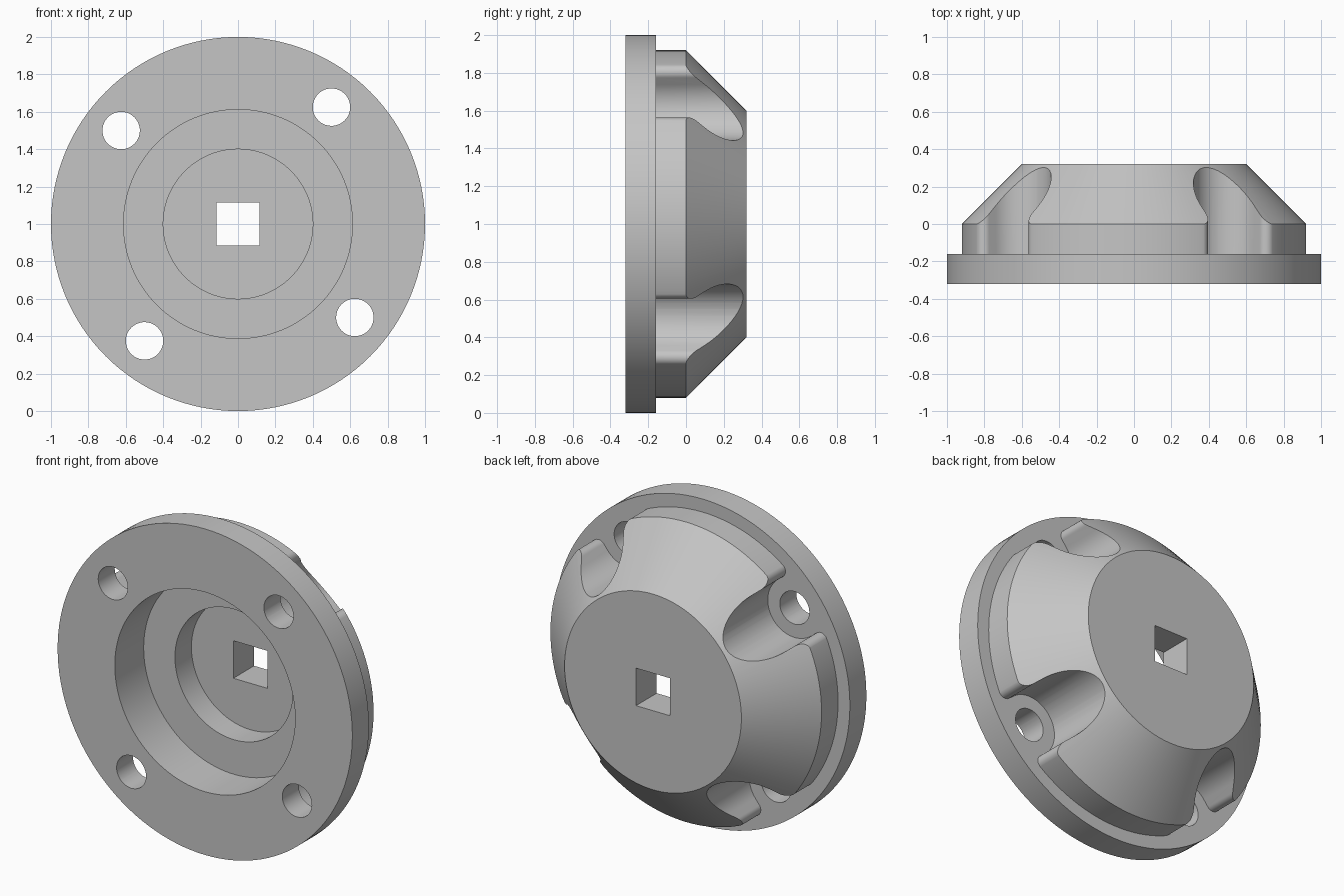
import bpy, bmesh
from math import sin, cos, pi, atan2, asin, sqrt
from mathutils import Vector

cube = bpy.data.objects.get("Cube")
if cube:
    bpy.data.objects.remove(cube, do_unlink=True)

grey = bpy.data.materials.new("plain grey")
grey.use_nodes = True
color = (0.56, 0.56, 0.56, 1)
grey.diffuse_color = color
grey.node_tree.nodes["Principled BSDF"].inputs["Base Color"].default_value = color

CENTER = Vector((0, 0, 1))
RIM = 0.92                      # hub rim radius
HOLE_DIST, HOLE_R = 0.8, 0.1    # bolt circle and bolt hole
POCKET_R, FILLET = 0.182, 0.045
ANGLES = [atan2(0.625, 0.5) + k * pi / 2 for k in range(4)]


def finish(bm, name):
    bmesh.ops.recalc_face_normals(bm, faces=bm.faces)
    bmesh.ops.translate(bm, verts=bm.verts, vec=CENTER)
    mesh = bpy.data.meshes.new(name)
    bm.to_mesh(mesh)
    bm.free()
    mesh.materials.append(grey)
    obj = bpy.data.objects.new(name, mesh)
    bpy.context.collection.objects.link(obj)
    return obj


def revolve(name, profile, closed):
    """Turn (radius, y) points about the y axis."""
    bm = bmesh.new()
    verts = [bm.verts.new((r, y, 0)) for r, y in profile]
    pairs = list(zip(verts, verts[1:]))
    if closed:
        pairs.append((verts[-1], verts[0]))
    edges = [bm.edges.new(p) for p in pairs]
    bmesh.ops.spin(bm, geom=verts + edges, cent=(0, 0, 0), axis=(0, 1, 0),
                   angle=2 * pi, steps=128)
    bmesh.ops.remove_doubles(bm, verts=bm.verts, dist=1e-4)
    return finish(bm, name)


def prism(name, outline, y0, y1):
    """Extrude an (x, z) outline along y."""
    bm = bmesh.new()
    face = bm.faces.new([bm.verts.new((x, y0, z)) for x, z in outline])
    new = bmesh.ops.extrude_face_region(bm, geom=[face])["geom"]
    bmesh.ops.translate(bm, vec=(0, y1 - y0, 0),
                        verts=[v for v in new if isinstance(v, bmesh.types.BMVert)])
    return finish(bm, name)


def cut(obj, cutter):
    mod = obj.modifiers.new("cut", "BOOLEAN")
    mod.operation, mod.solver, mod.object = "DIFFERENCE", "EXACT", cutter
    bpy.context.view_layer.objects.active = obj
    bpy.ops.object.modifier_apply(modifier=mod.name)
    bpy.data.objects.remove(cutter, do_unlink=True)


def arc(cx, cy, r, a0, a1, n):
    return [(cx + r * cos(a0 + (a1 - a0) * i / n),
             cy + r * sin(a0 + (a1 - a0) * i / n)) for i in range(n + 1)]


def turned(points, a):
    return [(u * cos(a) - v * sin(a), u * sin(a) + v * cos(a)) for u, v in points]


def pocket_outline():
    """Round-ended slot along +u whose mouth flares into the rim."""
    vc = POCKET_R + FILLET
    uc = sqrt((RIM - FILLET) ** 2 - vc ** 2)
    theta = asin(vc / (RIM - FILLET))
    round_end = arc(HOLE_DIST, 0, POCKET_R, pi / 2, 3 * pi / 2, 32)
    flare = arc(uc, -vc, FILLET, pi / 2, -theta, 12)
    u, v = flare[-1]
    flare.append((u - 0.1 * sin(theta), v - 0.1 * cos(theta)))
    flare.append((1.2, flare[-1][1]))
    return round_end + flare + [(p, -q) for p, q in reversed(flare)]


# Flange ring with four bolt holes
flange = revolve("flange", [(0.612, -0.32), (1, -0.32), (1, -0.16), (0.612, -0.16)], True)
for a in ANGLES:
    hole = turned(arc(HOLE_DIST, 0, HOLE_R, 0, 2 * pi, 48)[:-1], a)
    cut(flange, prism("hole_cutter", hole, -0.5, 0))

# Tapered hub with a stepped recess in front
hub = revolve("hub", [(0, 0.12), (0.4, 0.12), (0.4, -0.04), (0.612, -0.04),
                      (0.612, -0.16), (RIM, -0.16), (RIM, 0), (0.6, 0.32), (0, 0.32)], False)
# Bolt pockets
for a in ANGLES:
    cut(hub, prism("pocket_cutter", turned(pocket_outline(), a), -0.3, 0.5))
# Square shaft hole
s = 0.115
cut(hub, prism("square_cutter", [(-s, -s), (s, -s), (s, s), (-s, s)], -0.1, 0.5))

# Smooth curved walls, keep the edges sharp
for obj in (flange, hub):
    bpy.ops.object.select_all(action="DESELECT")
    obj.select_set(True)
    bpy.context.view_layer.objects.active = obj
    bpy.ops.object.shade_smooth_by_angle(angle=pi / 6)
